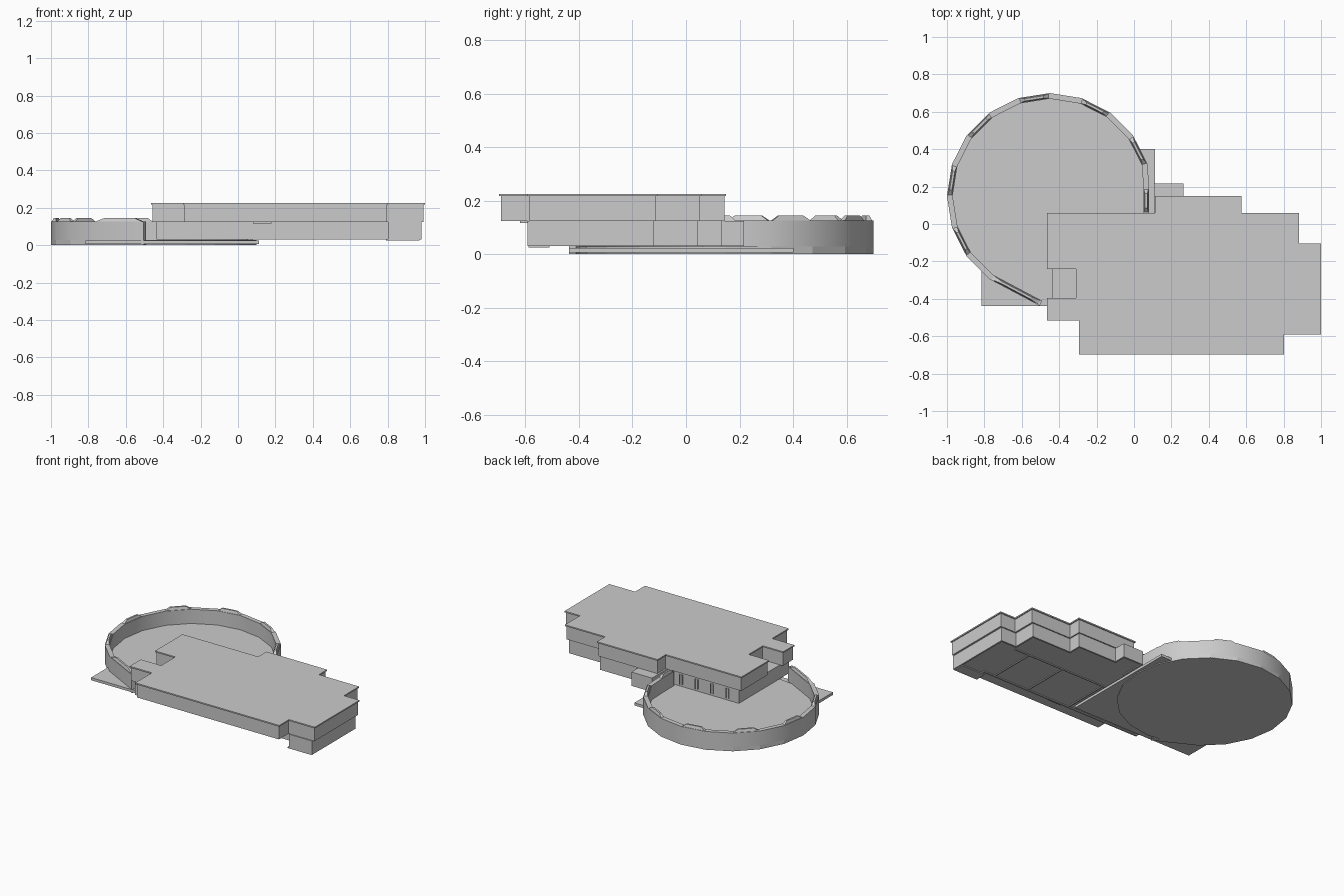
import bpy, bmesh, math
from mathutils import Vector

if "Cube" in bpy.data.objects:
    bpy.data.objects.remove(bpy.data.objects["Cube"])


def offset(pts, d, closed=True):
    """Mitred inward offset of a counter-clockwise outline or path."""
    n, out = len(pts), []
    for i in range(n):
        p = Vector(pts[i])
        a = p - Vector(pts[i - 1]) if closed or i > 0 else None
        b = Vector(pts[(i + 1) % n]) - p if closed or i < n - 1 else None
        a, b = a or b, b or a
        na = Vector((-a.y, a.x)).normalized()
        nb = Vector((-b.y, b.x)).normalized()
        out.append(tuple(p + (na + nb) * (d / (1 + na.dot(nb)))))
    return out


def finish(name, bm):
    bmesh.ops.recalc_face_normals(bm, faces=bm.faces)
    me = bpy.data.meshes.new(name)
    bm.to_mesh(me)
    bm.free()
    ob = bpy.data.objects.new(name, me)
    bpy.context.collection.objects.link(ob)
    return ob


def loft(name, lo_pts, hi_pts, z0, z1):
    bm = bmesh.new()
    lo = [bm.verts.new((*p, z0)) for p in lo_pts]
    hi = [bm.verts.new((*p, z1)) for p in hi_pts]
    bm.faces.new(lo[::-1])
    bm.faces.new(hi)
    for i in range(len(lo)):
        j = (i + 1) % len(lo)
        bm.faces.new((lo[i], lo[j], hi[j], hi[i]))
    return finish(name, bm)


def prism(name, pts, z0, z1):
    return loft(name, pts, pts, z0, z1)


def wall(name, outer, inner, z0, z1, closed):
    """Thick wall between two paths."""
    bm = bmesh.new()
    rows = [[bm.verts.new(c) for c in ((*o, z0), (*o, z1), (*i, z1), (*i, z0))]
            for o, i in zip(outer, inner)]
    n = len(rows)
    for k in range(n if closed else n - 1):
        a, b = rows[k], rows[(k + 1) % n]
        for e in range(4):
            f = (e + 1) % 4
            bm.faces.new((a[e], b[e], b[f], a[f]))
    if not closed:
        bm.faces.new(rows[0])
        bm.faces.new(rows[-1])
    return finish(name, bm)


def box(name, x0, x1, y0, y1, z0, z1):
    return prism(name, [(x0, y0), (x1, y0), (x1, y1), (x0, y1)], z0, z1)


def smooth(ob):
    bpy.ops.object.select_all(action='DESELECT')
    ob.select_set(True)
    bpy.context.view_layer.objects.active = ob
    bpy.ops.object.shade_smooth_by_angle(angle=math.radians(30))


# Round courtyard floor and the square paving slab below it
CX, CY, R = -0.45, 0.15, 0.55
ring = [(CX + R * math.cos(math.radians(18 * k)),
         CY + R * math.sin(math.radians(18 * k))) for k in range(20)]
prism("courtyard_floor", ring, 0.0, 0.028)
box("paving_slab", -0.815, 0.113, -0.438, 0.402, 0.006, 0.024)

# Courtyard wall
path = [(0.08, 0.06), (0.08, 0.19)] + ring[1:14] + [(-0.505, -0.437)]
inner = offset(path, 0.03, closed=False)
smooth(wall("courtyard_wall", path, inner, 0.0, 0.126, False))

# Tapered crests on every second side of the wall
for k in range(0, len(path) - 1, 2):
    def at(t, s):
        o = Vector(path[k]).lerp(Vector(path[k + 1]), t)
        i = Vector(inner[k]).lerp(Vector(inner[k + 1]), t)
        return tuple(o.lerp(i, s))
    lo = [at(t, s) for t, s in ((0.02, 0.1), (0.98, 0.1), (0.98, 0.9), (0.02, 0.9))]
    hi = [at(t, s) for t, s in ((0.2, 0.3), (0.8, 0.3), (0.8, 0.7), (0.2, 0.7))]
    loft("wall_crest", lo, hi, 0.124, 0.145)

# Upper storey and overhanging flat roof
roof = [(-0.465, -0.517), (-0.295, -0.517), (-0.295, -0.698), (0.803, -0.698),
        (0.803, -0.592), (1.0, -0.592), (1.0, -0.105), (0.882, -0.105),
        (0.882, 0.06), (0.575, 0.06), (0.575, 0.15), (0.112, 0.15),
        (0.112, 0.06), (-0.465, 0.06), (-0.465, -0.24), (-0.31, -0.24),
        (-0.31, -0.395), (-0.465, -0.395)]
prism("flat_roof", roof, 0.217, 0.226)
prism("upper_storey", offset(roof, 0.007), 0.125, 0.217)

# Lower storey: walls, a deck on top and a slightly recessed floor
low = [(-0.435, -0.50), (0.803, -0.50), (0.803, -0.592), (0.98, -0.592),
       (0.98, -0.12), (0.863, -0.12), (0.863, 0.045), (0.56, 0.045),
       (0.56, 0.135), (0.265, 0.135), (0.265, 0.217), (0.107, 0.217),
       (0.107, 0.045), (-0.435, 0.045)]
wall("lower_walls", low, offset(low, 0.012), 0.03, 0.12, True)
prism("lower_deck", low, 0.117, 0.125)
prism("lower_floor", offset(low, 0.012), 0.036, 0.044)
box("entrance_step", 0.79, 0.97, -0.588, -0.51, 0.025, 0.032)
box("entrance_canopy", 0.08, 0.18, -0.62, -0.50, 0.117, 0.124)

# Low floor beams seen from below
box("long_beam", -0.2, 0.84, -0.16, -0.152, 0.03, 0.038)
for x in (0.12, 0.45, 0.72):
    box("cross_beam", x, x + 0.008, -0.485, -0.16, 0.03, 0.038)

# Narrow slot windows on the courtyard side
for i in range(4):
    x = -0.35 + 0.118 * i
    for s in (-0.011, 0.007):
        box("window_jamb", x + s, x + s + 0.004, 0.043, 0.053, 0.045, 0.112)
    box("window_pane", x - 0.008, x + 0.008, 0.044, 0.047, 0.045, 0.112)
